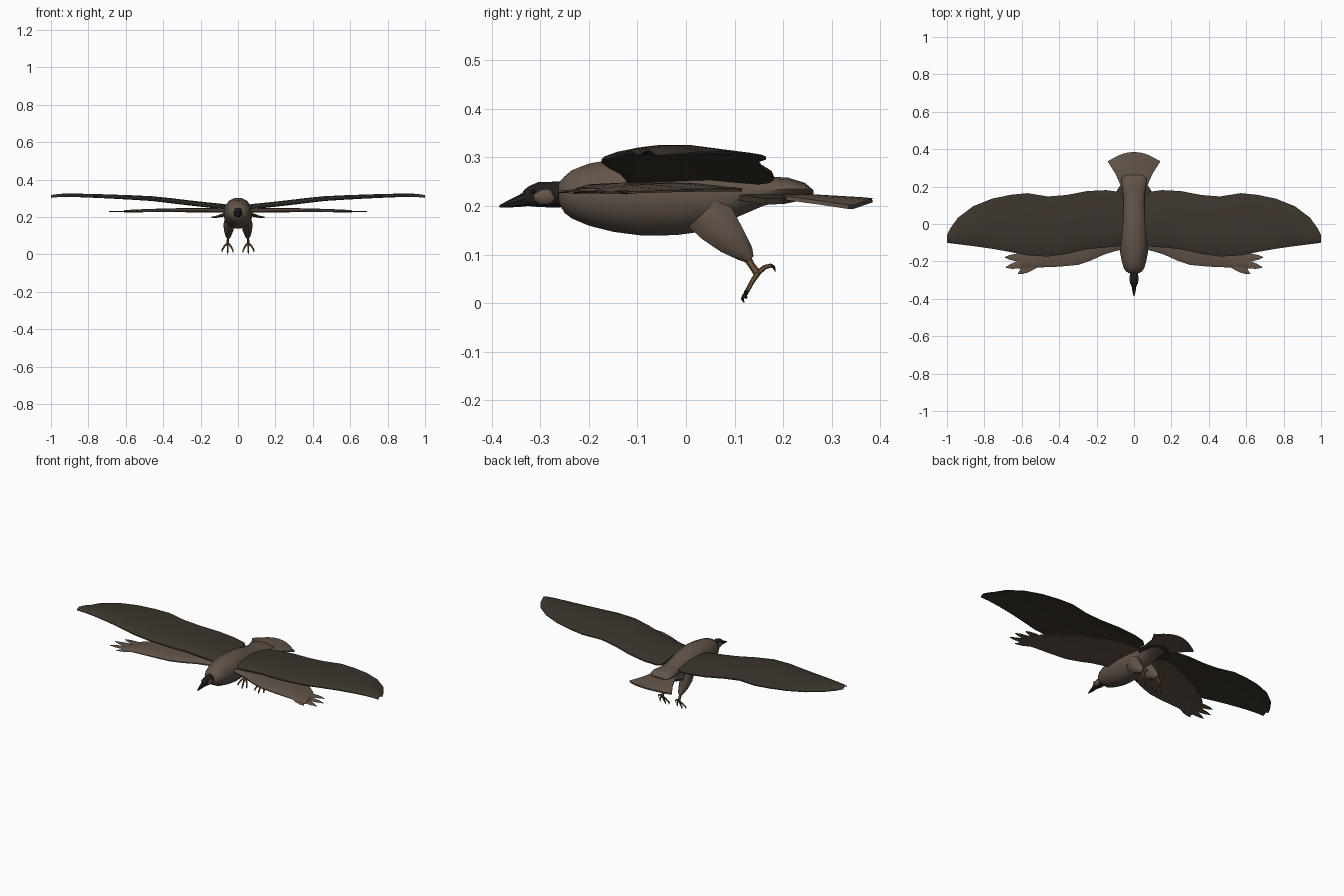
import bpy, bmesh, math
from mathutils import Vector


def material(name, rgb):
    m = bpy.data.materials.new(name)
    m.diffuse_color = (*rgb, 1)
    return m


BROWN = material("brown plumage", (0.12, 0.088, 0.067))
DARK = material("dark plumage", (0.045, 0.036, 0.026))
BLACK = material("black", (0.015, 0.013, 0.012))
TAN = material("leg skin", (0.16, 0.09, 0.045))


def loft(name, rings, mat, mirror=False, angle=40):
    """Skin closed rings of equal point count and cap both ends."""
    bm = bmesh.new()
    loops = [[bm.verts.new(p) for p in r] for r in rings]
    n = len(loops[0])
    for a, b in zip(loops, loops[1:]):
        for i in range(n):
            j = (i + 1) % n
            bm.faces.new((a[i], a[j], b[j], b[i]))
    bm.faces.new(loops[0][::-1])
    bm.faces.new(loops[-1])
    bmesh.ops.recalc_face_normals(bm, faces=bm.faces)
    me = bpy.data.meshes.new(name)
    bm.to_mesh(me)
    bm.free()
    ob = bpy.data.objects.new(name, me)
    bpy.context.collection.objects.link(ob)
    me.materials.append(mat)
    if mirror:
        ob.modifiers.new("Mirror", 'MIRROR')
    bpy.ops.object.select_all(action='DESELECT')
    ob.select_set(True)
    bpy.context.view_layer.objects.active = ob
    bpy.ops.object.shade_smooth_by_angle(angle=math.radians(angle))
    return ob


def along_y(stations, n=14, cx=0):
    """Elliptical rings from (y, bottom, top, half width)."""
    return [[(cx + w * math.cos(t), y, (lo + hi) / 2 + (hi - lo) / 2 * math.sin(t))
             for t in (2 * math.pi * i / n for i in range(n))]
            for y, lo, hi, w in stations]


def tube(name, pts, mat, n=6):
    """Tapered limb through (x, y, z, radius) points, mirrored."""
    ps = [Vector(p[:3]) for p in pts]
    rings = []
    for i, p in enumerate(ps):
        d = (ps[min(i + 1, len(ps) - 1)] - ps[max(i - 1, 0)]).normalized()
        u = d.cross(Vector((1, 0, 0))).normalized()
        v = d.cross(u)
        r = pts[i][3]
        rings.append([p + r * (u * math.cos(k * math.tau / n) + v * math.sin(k * math.tau / n))
                      for k in range(n)])
    return loft(name, rings, mat, True)


def wing(name, stations, mat, camber):
    """Cambered blade from (x, leading y, trailing y, z, thickness)."""
    top = [0, 0.08, 0.3, 0.6, 1]
    rings = []
    for x, y0, y1, z, th in stations:
        def at(f, s):
            c = 4 * f * (1 - f)
            t = th * (0.15 + 0.35 * (1 - f) * min(1, f / 0.08))
            return (x, y0 + (y1 - y0) * f, z + camber * (c - 0.6) + s * t)
        rings.append([at(f, 1) for f in top] + [at(f, -1) for f in top[::-1]])
    return loft(name, rings, mat, True)


# body
loft("body", along_y([
    (-0.262, 0.205, 0.248, 0.030), (-0.25, 0.185, 0.262, 0.046), (-0.235, 0.173, 0.275, 0.055),
    (-0.20, 0.158, 0.289, 0.065), (-0.15, 0.145, 0.298, 0.075), (-0.09, 0.137, 0.305, 0.079),
    (-0.02, 0.138, 0.302, 0.077), (0.05, 0.148, 0.29, 0.07), (0.11, 0.178, 0.273, 0.06),
    (0.16, 0.20, 0.262, 0.058), (0.21, 0.212, 0.259, 0.066), (0.245, 0.222, 0.248, 0.066),
    (0.262, 0.225, 0.233, 0.045)]), BROWN)

# head, beak, cheeks and eyes
loft("head", along_y([
    (-0.24, 0.198, 0.25, 0.022), (-0.275, 0.197, 0.25, 0.022), (-0.305, 0.198, 0.249, 0.021),
    (-0.325, 0.2, 0.24, 0.016), (-0.336, 0.202, 0.23, 0.011)], 12), BLACK)
loft("beak", along_y([
    (-0.325, 0.2, 0.234, 0.014), (-0.345, 0.198, 0.222, 0.011), (-0.365, 0.197, 0.212, 0.008),
    (-0.384, 0.197, 0.202, 0.003)], 8), BLACK)
loft("cheek", along_y([
    (-0.312, 0.212, 0.226, 0.004), (-0.300, 0.203, 0.234, 0.008),
    (-0.285, 0.203, 0.236, 0.008), (-0.272, 0.21, 0.23, 0.004)], 8, 0.017), BROWN, True)
loft("eye", along_y([
    (-0.320, 0.228, 0.232, 0.002), (-0.315, 0.225, 0.235, 0.005),
    (-0.309, 0.228, 0.232, 0.002)], 8, 0.018), BLACK, True)

# large upper wings
wing("upper_wing", [
    (0.055, -0.10, 0.15, 0.255, 0.022), (0.08, -0.12, 0.172, 0.258, 0.024),
    (0.15, -0.125, 0.181, 0.265, 0.024), (0.25, -0.135, 0.176, 0.276, 0.024),
    (0.36, -0.16, 0.155, 0.289, 0.024), (0.46, -0.174, 0.147, 0.30, 0.022),
    (0.57, -0.168, 0.165, 0.306, 0.020), (0.66, -0.15, 0.156, 0.310, 0.018),
    (0.76, -0.132, 0.135, 0.314, 0.016), (0.86, -0.118, 0.095, 0.317, 0.014),
    (0.94, -0.108, 0.035, 0.317, 0.012), (0.98, -0.103, -0.02, 0.314, 0.010),
    (1.0, -0.10, -0.06, 0.311, 0.006)], DARK, 0.012)

# smaller lower wings
wing("lower_wing", [
    (0.05, -0.135, 0.11, 0.238, 0.024), (0.10, -0.145, 0.115, 0.238, 0.024),
    (0.16, -0.163, 0.11, 0.238, 0.022), (0.23, -0.195, 0.09, 0.238, 0.022),
    (0.30, -0.219, 0.06, 0.238, 0.020), (0.40, -0.228, 0.02, 0.237, 0.018),
    (0.50, -0.232, -0.04, 0.235, 0.014), (0.57, -0.238, -0.10, 0.233, 0.012),
    (0.61, -0.24, -0.15, 0.231, 0.008)], BROWN, 0.008)

# fingered feathers on the lower wing tips
for i, (x0, y0, x1, y1) in enumerate([
        (0.53, -0.215, 0.62, -0.266), (0.55, -0.205, 0.685, -0.232),
        (0.56, -0.18, 0.69, -0.178), (0.55, -0.14, 0.66, -0.125)]):
    a, b = Vector((x0, y0, 0.232)), Vector((x1, y1, 0.229))
    side = (b - a).cross(Vector((0, 0, 1))).normalized()
    rings = []
    for f, w in ((0, 0.022), (0.5, 0.021), (0.8, 0.013), (1, 0.002)):
        p, up = a.lerp(b, f), Vector((0, 0, 0.003))
        rings.append([p + side * w, p + up, p - side * w, p - up])
    loft(f"tip_feather_{i + 1}", rings, BROWN, True)

# fanned tail, slightly drooping at its sides
def fan(name, stations, mat, thick, droop):
    n = 9
    rings = []
    for y, yc, w, z in stations:
        us = [2 * i / (n - 1) - 1 for i in range(n)]
        pts = [(w * u, y + (yc - y) * (1 - u * u), z - droop * u * u * w / 0.14) for u in us]
        rings.append([(px, py, pz + thick) for px, py, pz in pts] +
                     [(px, py, pz - thick) for px, py, pz in pts[::-1]])
    loft(name, rings, mat)


fan("tail", [(0.12, 0.12, 0.04, 0.226), (0.21, 0.21, 0.073, 0.224), (0.27, 0.28, 0.10, 0.219),
             (0.335, 0.365, 0.141, 0.214), (0.345, 0.385, 0.122, 0.212)], BROWN, 0.004, 0.016)
fan("tail_coverts", [(0.10, 0.10, 0.05, 0.225), (0.165, 0.18, 0.10, 0.222),
                     (0.20, 0.25, 0.078, 0.22)], DARK, 0.006, 0.018)

# feathered thighs
loft("thigh", [[(cx + w * math.cos(t), y + ry * math.cos(0.75) * math.sin(t),
                 z + ry * math.sin(0.75) * math.sin(t))
                for t in (math.tau * i / 10 for i in range(10))]
               for cx, y, z, ry, w in [
                   (0.045, 0.04, 0.19, 0.05, 0.026), (0.048, 0.065, 0.162, 0.046, 0.03),
                   (0.05, 0.095, 0.128, 0.034, 0.025), (0.052, 0.122, 0.102, 0.02, 0.016),
                   (0.052, 0.132, 0.09, 0.01, 0.009)]], BROWN, True)

# shanks, toes and claws
tube("shank", [(0.052, 0.122, 0.10, 0.009), (0.054, 0.135, 0.078, 0.007),
               (0.055, 0.148, 0.06, 0.008)], TAN)
for i, (dx, y, z) in enumerate([(-0.028, 0.124, 0.022), (0.0, 0.12, 0.014), (0.03, 0.126, 0.024)]):
    tube(f"front_toe_{i + 1}", [(0.055, 0.148, 0.062, 0.006), (0.055 + dx * 0.6, 0.136, 0.044, 0.005),
                                (0.055 + dx, y, z, 0.004)], TAN)
    tube(f"front_claw_{i + 1}", [(0.055 + dx, y, z + 0.003, 0.004),
                                 (0.055 + dx, y - 0.004, z - 0.006, 0.003),
                                 (0.055 + dx, y, z - 0.013, 0.001)], BLACK)
tube("back_toe", [(0.055, 0.145, 0.06, 0.006), (0.056, 0.162, 0.074, 0.005),
                  (0.057, 0.176, 0.078, 0.004)], TAN)
tube("back_claw", [(0.057, 0.174, 0.078, 0.004), (0.057, 0.181, 0.074, 0.003),
                   (0.057, 0.184, 0.065, 0.001)], BLACK)
